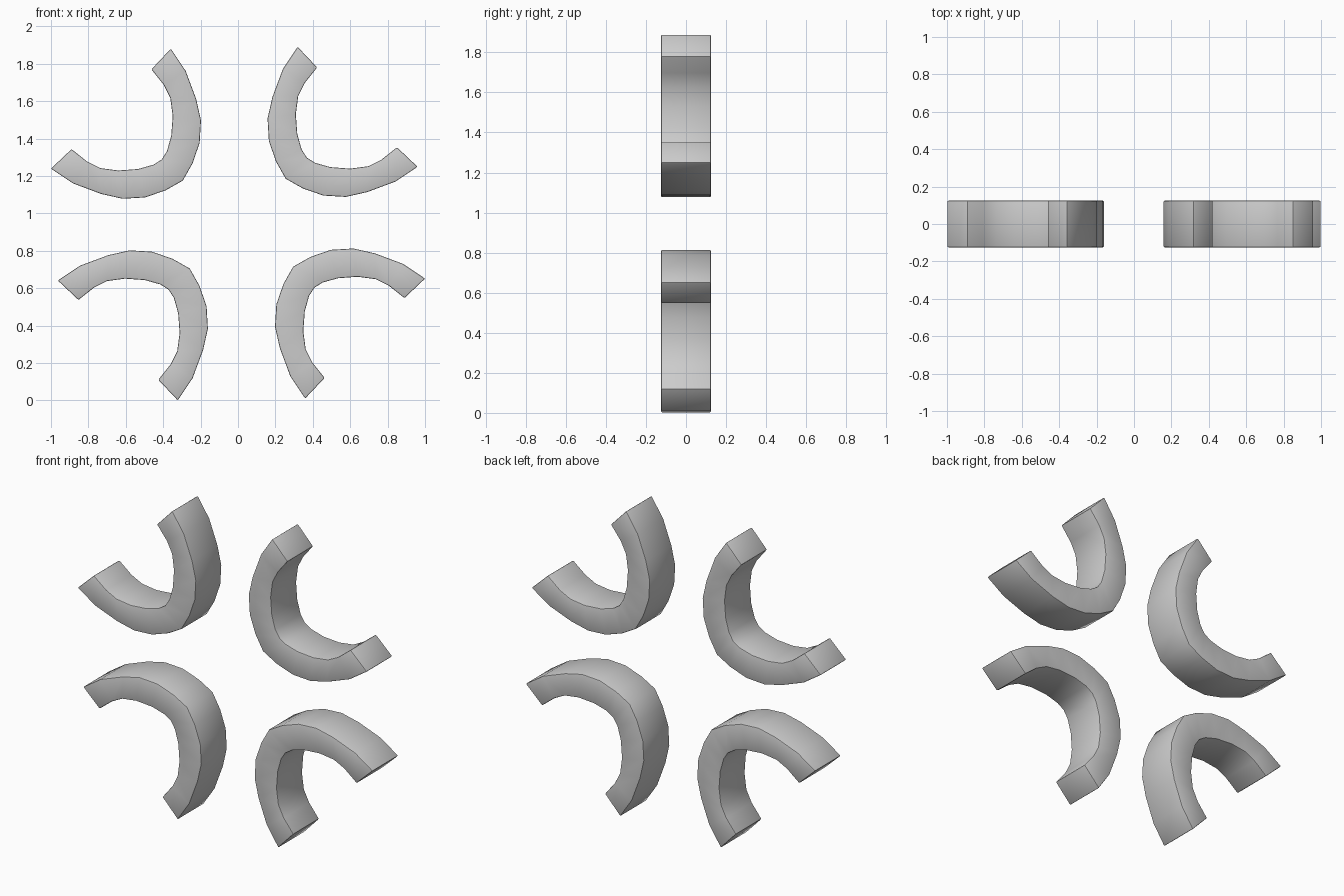
import bpy, bmesh

if "Cube" in bpy.data.objects:
    bpy.data.objects.remove(bpy.data.objects["Cube"])

M = 0.963          # each arc is symmetric about the diagonal z - x = M
HALF_DEPTH = 0.125

# Half profiles (x, z) of the lower left arc, from the tip to the corner
OUTER = [(-0.963, 0.641), (-0.845, 0.720), (-0.695, 0.776), (-0.580, 0.802),
         (-0.460, 0.795), (-0.350, 0.757), (-0.258, 0.705)]
INNER = [(-0.853, 0.537), (-0.770, 0.603), (-0.700, 0.638), (-0.603, 0.651),
         (-0.497, 0.643), (-0.415, 0.620), (-0.371, 0.592)]


def full(half):
    """Reflect a half profile across the diagonal."""
    return half + [(z - M, x + M) for x, z in reversed(half[:-1])]


def arc_bracket(name, sx, sz, dx, dz):
    outer, inner = full(OUTER), full(INNER)
    bm = bmesh.new()
    rings = []
    for (ox, oz), (ix, iz) in zip(outer, inner):
        section = [(ox, -1, oz), (ox, 1, oz), (ix, 1, iz), (ix, -1, iz)]
        rings.append([bm.verts.new((sx * x + dx, y * HALF_DEPTH, sz * z + dz))
                      for x, y, z in section])
    # Sweep the rectangular section along the arc and cap both tips
    for a, b in zip(rings, rings[1:]):
        for i in range(4):
            j = (i + 1) % 4
            bm.faces.new((a[i], a[j], b[j], b[i]))
    bm.faces.new(rings[0])
    bm.faces.new(rings[-1])
    bmesh.ops.recalc_face_normals(bm, faces=bm.faces)
    # Soften only the hard edges
    hard = [e for e in bm.edges if e.calc_face_angle(0) > 0.8]
    bmesh.ops.bevel(bm, geom=hard, offset=0.006, segments=2, profile=0.5,
                    affect='EDGES')
    mesh = bpy.data.meshes.new(name)
    bm.to_mesh(mesh)
    bm.free()
    obj = bpy.data.objects.new(name, mesh)
    bpy.context.collection.objects.link(obj)
    bpy.ops.object.select_all(action='DESELECT')
    obj.select_set(True)
    bpy.context.view_layer.objects.active = obj
    bpy.ops.object.shade_smooth_by_angle(angle=0.52)


# Four arcs facing outwards, slightly staggered
arc_bracket("lower_left_arc", 1, 1, 0.0, 0.0)
arc_bracket("lower_right_arc", -1, 1, 0.037, 0.01)
arc_bracket("upper_left_arc", 1, -1, -0.037, 1.88)
arc_bracket("upper_right_arc", -1, -1, -0.003, 1.89)
